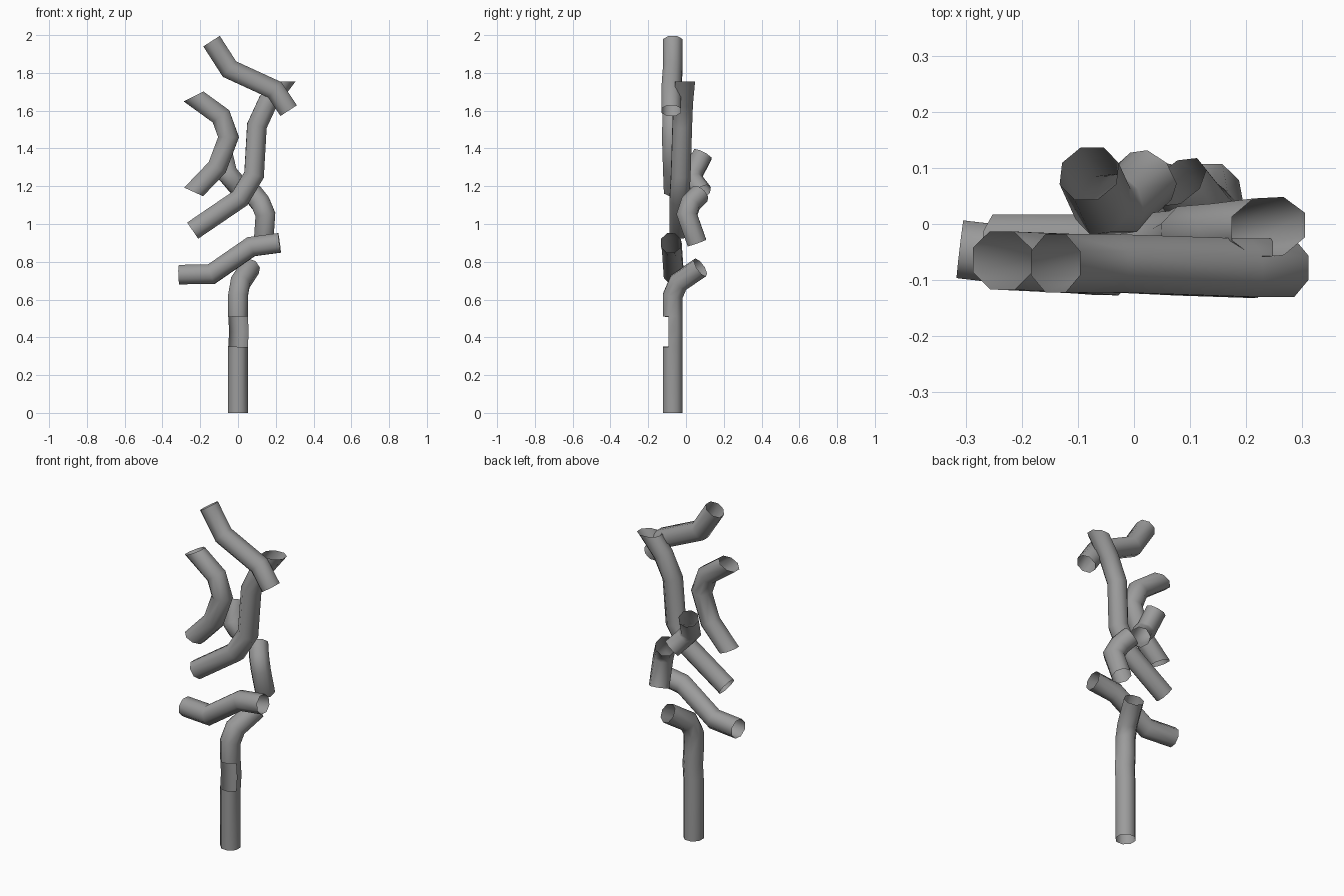
import bpy
import bmesh
from math import cos, sin, tau
from mathutils import Vector

cube = bpy.data.objects.get("Cube")
if cube:
    bpy.data.objects.remove(cube)

RADIUS = 0.056
SIDES = 8

grey = bpy.data.materials.new("pipe_grey")
grey.use_nodes = True
colour = (0.33, 0.33, 0.33, 1)
grey.diffuse_color = colour
grey.node_tree.nodes["Principled BSDF"].inputs["Base Color"].default_value = colour


def pipe(name, path, start_cut=None, end_cut=None, opening=None):
    """Open-ended pipe with mitred bends; cuts are optional end-plane normals."""
    pts = [Vector(p) for p in path]
    dirs = [(b - a).normalized() for a, b in zip(pts, pts[1:])]
    # Starting octagon, flat side to the front
    d = dirs[0]
    u = Vector((0, 1, 0))
    u = (u - d * u.dot(d)).normalized()
    v = d.cross(u)
    angles = [tau * (k + 0.5) / SIDES for k in range(SIDES)]
    offsets = [(u * cos(a) + v * sin(a)) * RADIUS for a in angles]

    bm = bmesh.new()
    rings = []
    for i, p in enumerate(pts):
        d = dirs[max(i - 1, 0)]
        if i == 0:
            n = Vector(start_cut or d)
        elif i == len(pts) - 1:
            n = Vector(end_cut or d)
        else:
            n = d + dirs[i]
        # Slide the section along the pipe onto the cutting plane
        ring = [o - d * (o.dot(n) / d.dot(n)) for o in offsets]
        rings.append([bm.verts.new(p + o) for o in ring])
        if 0 < i < len(pts) - 1:
            turn = d.rotation_difference(dirs[i])
            offsets = [turn @ o for o in offsets]
    for low, high in zip(rings, rings[1:]):
        for k in range(SIDES):
            j = (k + 1) % SIDES
            bm.faces.new((low[k], low[j], high[j], high[k])).smooth = True

    # Break open the front between two heights
    if opening:
        bm.normal_update()
        gone = [f for f in bm.faces
                if opening[0] < f.calc_center_median().z < opening[1]
                and f.normal.y < -0.5]
        bmesh.ops.delete(bm, geom=gone, context='FACES')

    mesh = bpy.data.meshes.new(name)
    bm.to_mesh(mesh)
    bm.free()
    mesh.materials.append(grey)
    obj = bpy.data.objects.new(name, mesh)
    bpy.context.collection.objects.link(obj)
    return obj


# Upright post with a broken front and a backward-leaning tip
pipe("post",
     [(0, -.07, 0), (0, -.07, .35), (.005, -.07, .43), (0, -.07, .51),
      (0, -.07, .62), (.012, -.04, .69), (.065, .077, .77)],
     opening=(.35, .51))

# Low crossing branch
pipe("low_branch",
     [(-.31, -.045, .732), (-.14, -.065, .735), (.07, -.075, .88), (.22, -.08, .9)])

# Rear elbows
pipe("rear_lower_elbow",
     [(.135, .058, .9), (.145, .005, 1.05), (.12, .025, 1.11), (.08, .075, 1.16)])
pipe("rear_upper_elbow",
     [(-.08, .09, 1.37), (-.055, .035, 1.265), (-.025, .035, 1.23), (.03, .085, 1.165)])

# Long central branch, cut level at the top
pipe("central_branch",
     [(-.24, -.035, .965), (.01, -.035, 1.135), (.085, -.028, 1.26),
      (.1, -.02, 1.52), (.16, -.015, 1.65), (.24, -.005, 1.755)],
     end_cut=(0, 0, 1))

# Hooked side branch with slanted ends
pipe("hooked_branch",
     [(-.235, -.065, 1.17), (-.11, -.07, 1.3), (-.05, -.075, 1.46),
      (-.09, -.072, 1.57), (-.235, -.065, 1.675)],
     start_cut=(.41, 0, .91), end_cut=(-.45, 0, .9))

# Top branch
pipe("top_branch",
     [(-.14, -.07, 1.968), (-.045, -.07, 1.82), (.195, -.078, 1.71), (.268, -.078, 1.6)])
